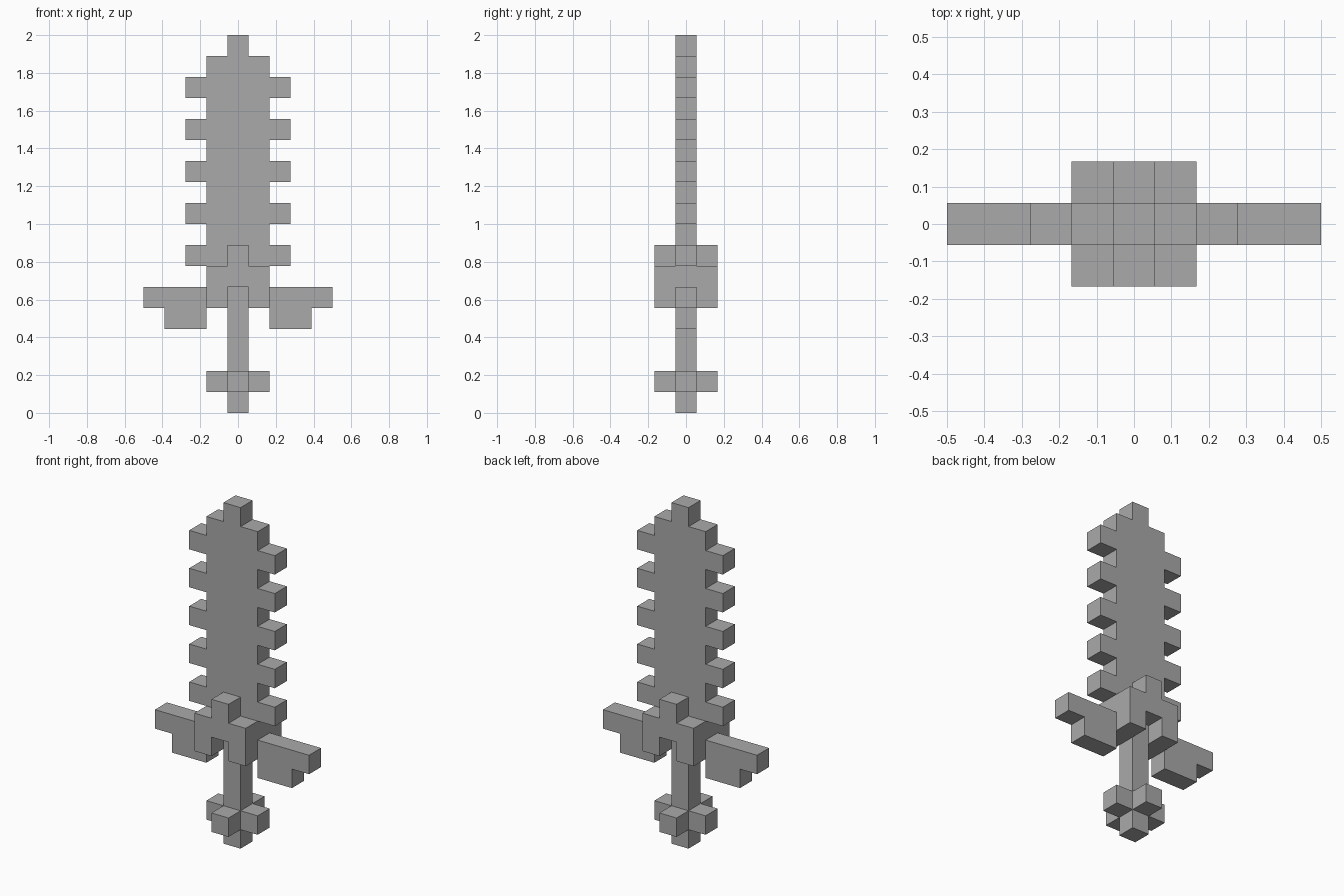
import bpy
import bmesh

U = 1 / 9  # edge of one cube; the model is 18 cubes tall

if "Cube" in bpy.data.objects:
    bpy.data.objects.remove(bpy.data.objects["Cube"], do_unlink=True)

grey = bpy.data.materials.new("plain grey")
grey.use_nodes = True
colour = (0.4, 0.4, 0.4, 1)
grey.diffuse_color = colour
grey.node_tree.nodes["Principled BSDF"].inputs["Base Color"].default_value = colour


def slab(name, outline, y0=-0.5, y1=0.5):
    """Extrude a closed (x, z) outline, in cube units, from y0 to y1."""
    bm = bmesh.new()
    face = bm.faces.new([bm.verts.new((x * U, y0 * U, z * U)) for x, z in outline])
    grown = bmesh.ops.extrude_face_region(bm, geom=[face])["geom"]
    verts = [v for v in grown if isinstance(v, bmesh.types.BMVert)]
    bmesh.ops.translate(bm, verts=verts, vec=(0, (y1 - y0) * U, 0))
    bmesh.ops.recalc_face_normals(bm, faces=bm.faces)
    mesh = bpy.data.meshes.new(name)
    bm.to_mesh(mesh)
    bm.free()
    mesh.materials.append(grey)
    obj = bpy.data.objects.new(name, mesh)
    bpy.context.collection.objects.link(obj)
    return obj


def mirrored(half):
    """Complete an outline from its +x half, listed from bottom to top."""
    return half + [(-x, z) for x, z in reversed(half)]


def box(x0, x1, z0, z1):
    return [(x0, z0), (x1, z0), (x1, z1), (x0, z1)]


# Blade with five teeth on each edge and a stepped tip
edge = []
for z in range(7, 17, 2):
    edge += [(2.5, z), (2.5, z + 1), (1.5, z + 1), (1.5, z + 2)]
edge[-1] = (1.5, 17)
edge += [(0.5, 17), (0.5, 18)]
slab("blade", mirrored([(1.5, 7)] + edge))

# Hub between blade and grip
slab("hub_core", box(-1.5, 1.5, 5, 7))
plate = mirrored([(0.5, 6), (0.5, 5), (1.5, 5), (1.5, 7), (0.5, 7), (0.5, 8)])
slab("front_hub_plate", plate, -1.5, -0.5)
slab("back_hub_plate", plate, 0.5, 1.5)

# Stepped crossguard arms
arm = [(1.5, 4), (3.5, 4), (3.5, 5), (4.5, 5), (4.5, 6), (1.5, 6)]
for side, name in ((1, "left_guard"), (-1, "right_guard")):
    slab(name, [(side * x, z) for x, z in arm])

# Grip and pommel knobs
slab("grip", box(-0.5, 0.5, 0, 5))
for side, name in ((1, "left_pommel_knob"), (-1, "right_pommel_knob")):
    slab(name, box(side * 0.5, side * 1.5, 1, 2))
slab("front_pommel_knob", box(-0.5, 0.5, 1, 2), -1.5, -0.5)
slab("back_pommel_knob", box(-0.5, 0.5, 1, 2), 0.5, 1.5)
